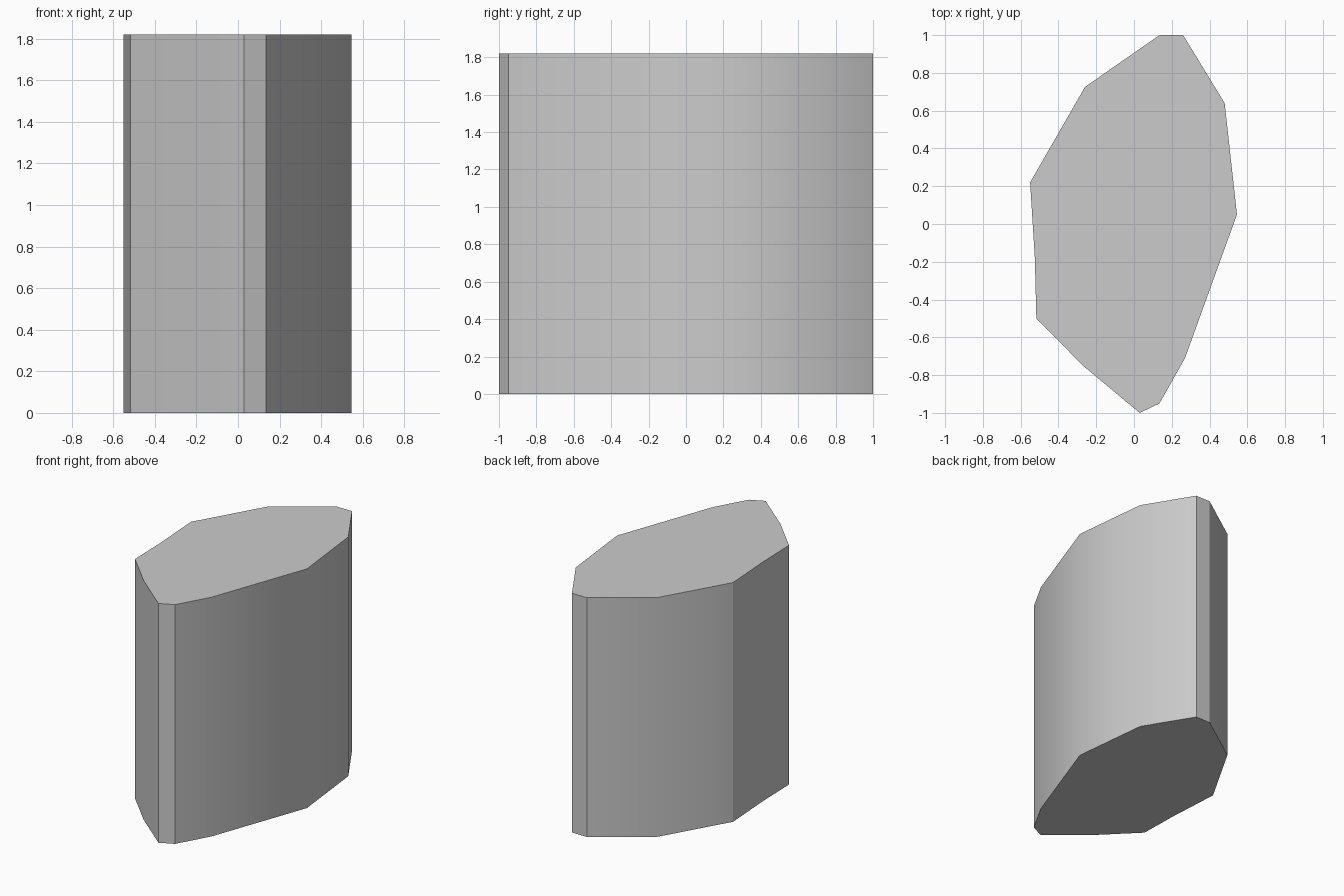
import bpy
import bmesh
import math

cube = bpy.data.objects.get("Cube")
if cube:
    bpy.data.objects.remove(cube, do_unlink=True)

HEIGHT = 1.82

# Faceted outline, counter-clockwise from the front tip
OUTLINE = [(0.03, -1), (0.135, -0.95), (0.27, -0.71), (0.545, 0.05),
           (0.48, 0.64), (0.26, 1), (0.135, 1), (-0.26, 0.725),
           (-0.55, 0.22), (-0.525, -0.18), (-0.517, -0.5), (-0.27, -0.75)]

# Grey material
grey = bpy.data.materials.new("plain grey")
grey.use_nodes = True
colour = (0.6, 0.6, 0.6, 1)
grey.diffuse_color = colour
grey.node_tree.nodes["Principled BSDF"].inputs["Base Color"].default_value = colour

# Block: base face extruded straight up
bm = bmesh.new()
base = bm.faces.new([bm.verts.new((x, y, 0)) for x, y in OUTLINE])
top = bmesh.ops.extrude_face_region(bm, geom=[base], use_keep_orig=True)["geom"]
top_verts = [v for v in top if isinstance(v, bmesh.types.BMVert)]
bmesh.ops.translate(bm, vec=(0, 0, HEIGHT), verts=top_verts)
bmesh.ops.recalc_face_normals(bm, faces=bm.faces)
mesh = bpy.data.meshes.new("faceted_block")
bm.to_mesh(mesh)
bm.free()
mesh.materials.append(grey)
block = bpy.data.objects.new("faceted_block", mesh)
bpy.context.collection.objects.link(block)

# Soften the gentle corners, keep the strong ones crisp
bpy.ops.object.select_all(action="DESELECT")
block.select_set(True)
bpy.context.view_layer.objects.active = block
bpy.ops.object.shade_smooth_by_angle(angle=math.radians(30))
